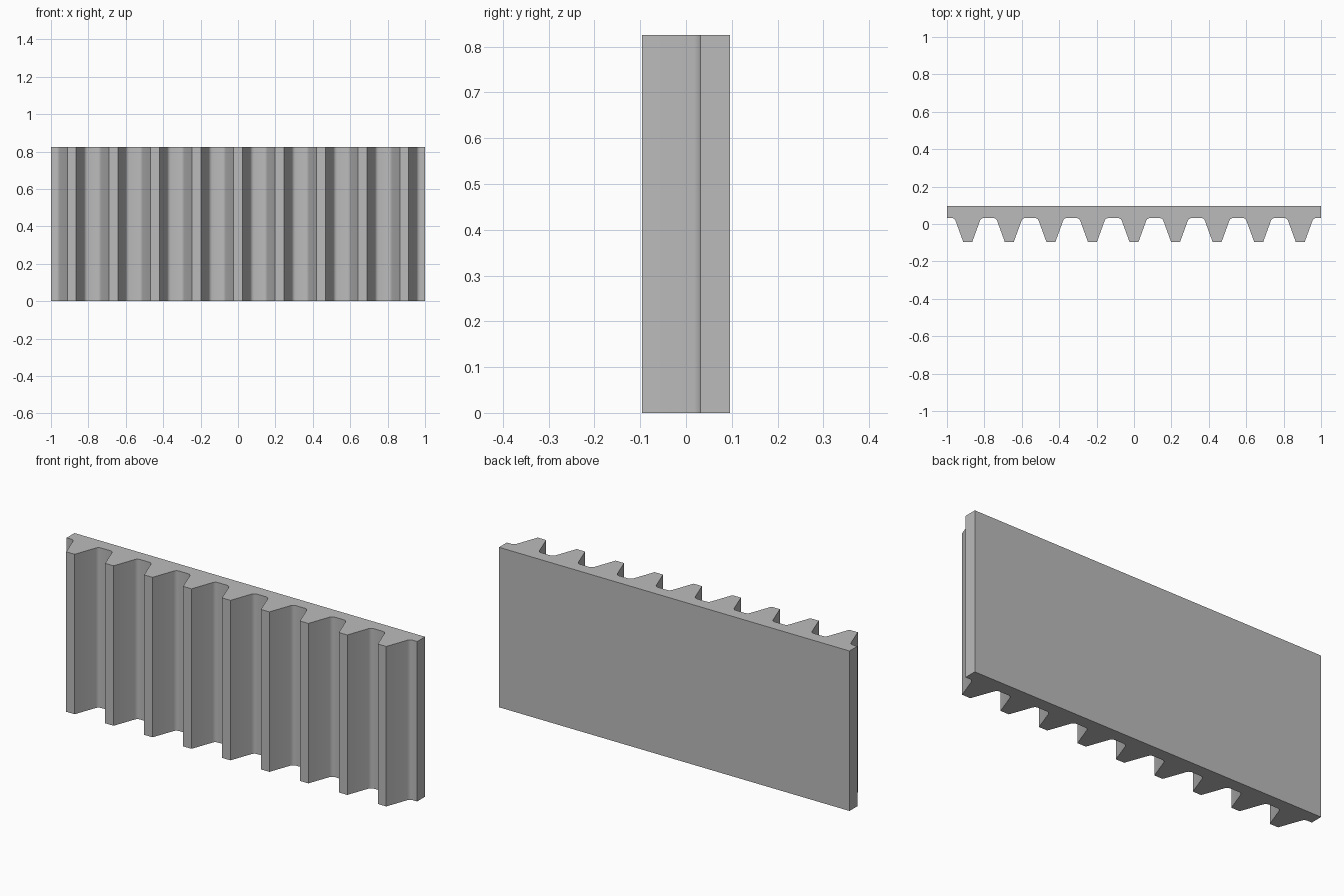
import bpy, bmesh, math

if "Cube" in bpy.data.objects:
    bpy.data.objects.remove(bpy.data.objects["Cube"])

TEETH = 9
PITCH = 2.0 / TEETH
HEIGHT = 0.825
BACK, ROOT, TIP = 0.096, 0.032, -0.096   # y levels
TIP_HALF = 0.024
FILLET_R = 0.021
ANGLE = math.radians(20)                 # flank slope
STEPS = 3

# Half tooth outline, tip to root: straight flank then rounded root
foot = TIP_HALF + (ROOT - TIP) * math.tan(ANGLE)
cx = foot + FILLET_R * math.tan((math.pi / 2 - ANGLE) / 2)
cy = ROOT - FILLET_R
half = [(TIP_HALF, TIP)]
for i in range(STEPS + 1):
    a = math.pi - ANGLE - i / STEPS * (math.pi / 2 - ANGLE)
    half.append((cx + FILLET_R * math.cos(a), cy + FILLET_R * math.sin(a)))

# Full rack profile
tooth = [(-x, y) for x, y in reversed(half)] + half
profile = [(-1, ROOT)]
for i in range(TEETH):
    centre = -1 + (i + 0.5) * PITCH
    profile += [(centre + x, y) for x, y in tooth]
profile += [(1, ROOT), (1, BACK), (-1, BACK)]

# Extrude the profile upward
bm = bmesh.new()
face = bm.faces.new([bm.verts.new((x, y, 0)) for x, y in profile])
ext = bmesh.ops.extrude_face_region(bm, geom=[face])
top = [v for v in ext["geom"] if isinstance(v, bmesh.types.BMVert)]
bmesh.ops.translate(bm, verts=top, vec=(0, 0, HEIGHT))
bmesh.ops.recalc_face_normals(bm, faces=bm.faces)
mesh = bpy.data.meshes.new("gear_rack")
bm.to_mesh(mesh)
bm.free()

rack = bpy.data.objects.new("gear_rack", mesh)
bpy.context.collection.objects.link(rack)
steel = bpy.data.materials.new("steel_grey")
steel.diffuse_color = (0.5, 0.5, 0.5, 1)
steel.use_nodes = True
steel.node_tree.nodes["Principled BSDF"].inputs["Base Color"].default_value = steel.diffuse_color
mesh.materials.append(steel)
bpy.context.view_layer.objects.active = rack
rack.select_set(True)
bpy.ops.object.shade_smooth_by_angle(angle=math.radians(30))
